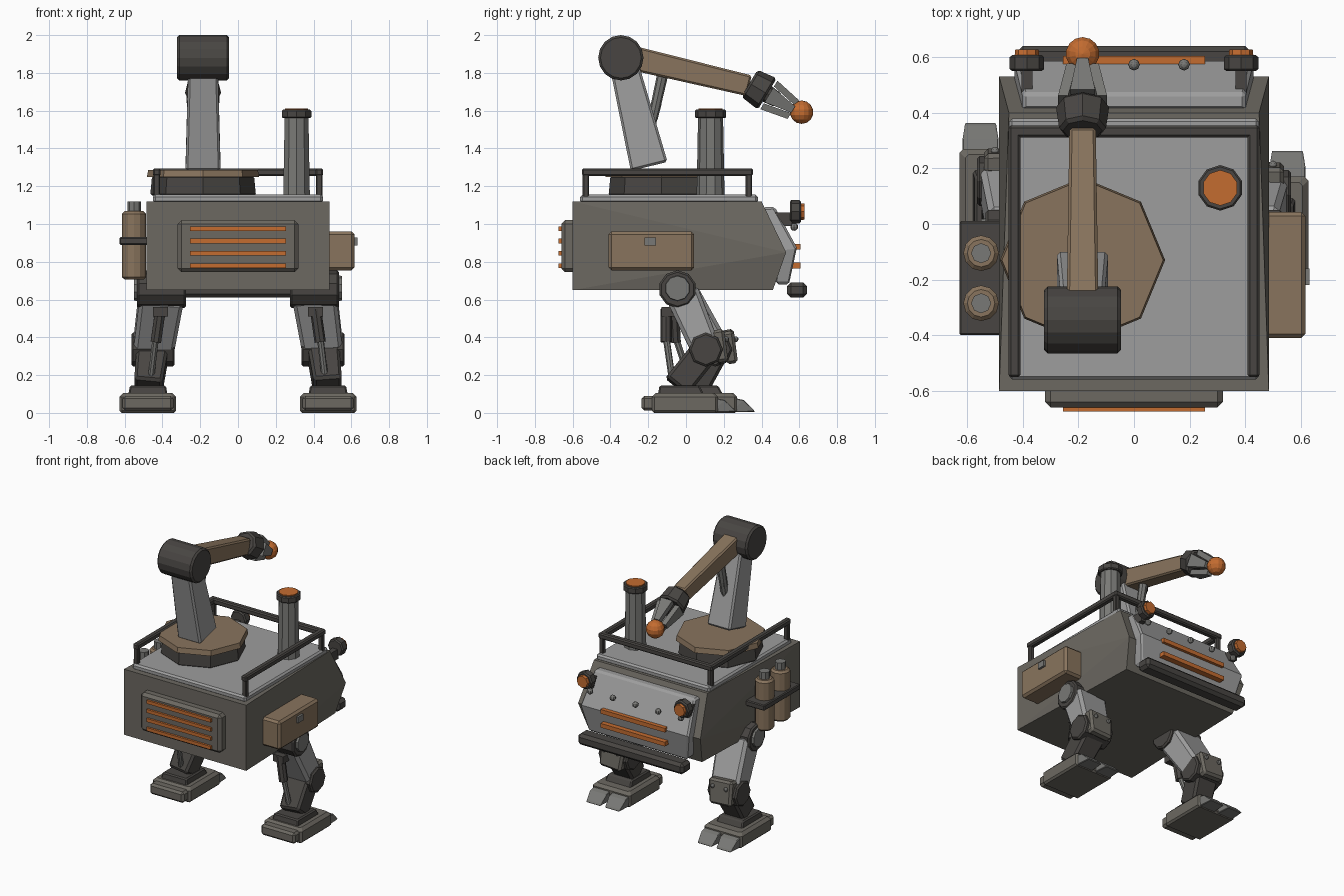
import bpy, bmesh, math
from mathutils import Vector, Matrix

if "Cube" in bpy.data.objects:
    bpy.data.objects.remove(bpy.data.objects["Cube"])


def material(name, r, g, b):
    m = bpy.data.materials.new(name)
    m.diffuse_color = (r, g, b, 1)
    m.use_nodes = True
    m.node_tree.nodes["Principled BSDF"].inputs["Base Color"].default_value = m.diffuse_color
    return m


DARK = material("dark_metal", .065, .06, .055)
BODY = material("hull_grey", .15, .14, .12)
LIGHT = material("light_grey", .34, .34, .34)
MID = material("mid_grey", .19, .19, .18)
TAN = material("tan_paint", .25, .175, .11)
GLOW = material("orange", .55, .15, .03)


def finish(name, bm, mat, bevel=0.0):
    bmesh.ops.recalc_face_normals(bm, faces=bm.faces)
    me = bpy.data.meshes.new(name)
    bm.to_mesh(me)
    bm.free()
    me.materials.append(mat)
    ob = bpy.data.objects.new(name, me)
    bpy.context.collection.objects.link(ob)
    if bevel:
        mod = ob.modifiers.new("bevel", 'BEVEL')
        mod.width, mod.segments = bevel, 1
        mod.limit_method, mod.angle_limit = 'ANGLE', math.radians(50)
    return ob


def hull(name, pts, mat, bevel=0.0):
    bm = bmesh.new()
    for p in pts:
        bm.verts.new(p)
    bmesh.ops.convex_hull(bm, input=bm.verts)
    bmesh.ops.dissolve_limit(bm, angle_limit=math.radians(1), verts=bm.verts, edges=bm.edges)
    return finish(name, bm, mat, bevel)


def profile(name, pts, mat, bevel=0.0, cx=0.0):
    # side profile of (y, z, half width), mirrored about x = cx
    return hull(name, [(cx + s * w, y, z) for y, z, w in pts for s in (-1, 1)], mat, bevel)


def box(name, x, y, z, mat, bevel=0.0):
    return hull(name, [(a, b, c) for a in x for b in y for c in z], mat, bevel)


def beam(name, p0, p1, size0, size1, mat, bevel=0.0):
    # tapered bar, size = (width along x, depth)
    p0, p1 = Vector(p0), Vector(p1)
    d = (p1 - p0).normalized()
    u = Vector((1, 0, 0))
    u = (u - d * u.dot(d)).normalized()
    v = d.cross(u)
    return hull(name, [p + u * (a * s[0] / 2) + v * (b * s[1] / 2)
                       for p, s in ((p0, size0), (p1, size1))
                       for a in (-1, 1) for b in (-1, 1)], mat, bevel)


def tube(name, p0, p1, r0, r1, n, mat, bevel=0.0):
    p0, p1 = Vector(p0), Vector(p1)
    d = p1 - p0
    bm = bmesh.new()
    bmesh.ops.create_cone(bm, cap_ends=True, segments=n, radius1=r0, radius2=r1, depth=d.length,
                          matrix=Matrix.Translation((p0 + p1) / 2) @ d.to_track_quat('Z', 'Y').to_matrix().to_4x4())
    return finish(name, bm, mat, bevel)


def ball(name, c, r, mat, n=8):
    bm = bmesh.new()
    bmesh.ops.create_uvsphere(bm, u_segments=n, v_segments=max(6, n // 2), radius=r,
                              matrix=Matrix.Translation(c))
    return finish(name, bm, mat)


# Hull, face plate, bumper
profile("hull", [(-.6, .65, .485), (-.6, 1.12, .485), (.40, 1.12, .45), (.53, .85, .485), (.46, .65, .45)], BODY)
profile("face_plate", [(.41, 1.09, .40), (.47, 1.09, .40), (.587, .875, .43), (.545, .68, .39),
                       (.48, .68, .39), (.50, .86, .43)], LIGHT, .012)
box("bumper", (-.42, .42), (.535, .64), (.61, .69), DARK, .02)
for i, z in enumerate((.78, .88)):
    box(f"face_bar_{i}", (-.255, .255), (.55, .605), (z - .015, z + .015), GLOW)
for i in range(5):
    ball(f"face_bolt_{i}", (.18 * (i - 2), .573, .985), .021, MID)
for s in (-1, 1):
    x = s * .385
    box(f"lamp_bracket_{s}", (x - .02, x + .02), (.47, .56), (.99, 1.06), DARK)
    tube(f"lamp_housing_{s}", (x, .55, 1.065), (x, .608, 1.065), .062, .062, 8, DARK, .008)
    tube(f"lamp_lens_{s}", (x, .60, 1.065), (x, .628, 1.065), .045, .042, 8, GLOW)

# Vent panel with slats
box("vent_panel", (-.32, .32), (-.66, -.58), (.745, 1.02), BODY, .02)
for i in range(4):
    z = .78 + .065 * i
    box(f"vent_slat_{i}", (-.255, .255), (-.675, -.65), (z - .012, z + .012), GLOW)

# Deck and U-shaped guard rail
box("deck", (-.45, .45), (-.56, .38), (1.11, 1.155), LIGHT, .012)
corners = [(-.43, -.53), (-.43, .333), (.43, .333), (.43, -.53)]
for i, (x, y) in enumerate(corners):
    box(f"rail_post_{i}", (x - .017, x + .017), (y - .017, y + .017), (1.14, 1.275), DARK, .006)
for i in range(3):
    (xa, ya), (xb, yb) = corners[i], corners[i + 1]
    box(f"rail_bar_{i}", (min(xa, xb) - .021, max(xa, xb) + .021),
        (min(ya, yb) - .021, max(ya, yb) + .021), (1.255, 1.295), DARK, .008)

# Exhaust stack
tube("stack", (.31, .13, 1.15), (.31, .13, 1.58), .074, .066, 10, MID)
tube("stack_cap", (.31, .13, 1.56), (.31, .13, 1.605), .082, .082, 10, DARK, .006)
tube("stack_glow", (.31, .13, 1.59), (.31, .13, 1.612), .064, .064, 10, GLOW)

# Turntable and crane arm
ax, ay = -.185, -.13
tube("turntable_base", (ax, ay, 1.15), (ax, ay, 1.255), .28, .27, 8, DARK, .01)
tube("turntable_plate", (ax, ay, 1.25), (ax, ay, 1.287), .297, .29, 8, TAN)
beam("lower_arm", (ax, -.195, 1.305), (ax, -.335, 1.87), (.185, .20), (.155, .15), LIGHT, .012)
tube("elbow", (ax - .138, -.345, 1.88), (ax + .138, -.345, 1.88), .12, .12, 16, DARK, .012)
beam("forearm", (ax, -.33, 1.89), (ax, .335, 1.732), (.115, .13), (.095, .112), TAN, .01)
tube("arm_piston_rod", (ax, -.21, 1.42), (ax, -.15, 1.64), .02, .022, 8, MID)
tube("arm_piston_sleeve", (ax, -.175, 1.56), (ax, -.115, 1.83), .026, .03, 8, MID)

# Wrist, gripper fingers and held ball
axis = Vector((0, .857, -.514)).normalized()
side, up = Vector((1, 0, 0)), Vector((0, .514, .857)).normalized()
wrist = Vector((ax, .336, 1.745))
tube("wrist", wrist, wrist + axis * .11, .083, .097, 8, DARK, .012)
tube("wrist_core", wrist + axis * .09, wrist + axis * .17, .05, .04, 8, DARK)
for i, o in enumerate((side, up, -side, -up)):
    t = axis.cross(o)
    pts = []
    for along, rad, w in ((.12, .07, .045), (.27, .04, .02)):
        c = wrist + axis * along
        pts += [c + o * (rad + k) + t * (w * m) for k in (-.018, .018) for m in (-1, 1)]
    hull(f"gripper_finger_{i}", pts, MID)
ball("gripper_ball", (ax, .612, 1.592), .062, GLOW, 14)

# Storage box and latch on the right side
box("side_box", (.47, .617), (-.41, .043), (.755, .96), TAN, .015)
box("side_box_latch", (.61, .632), (-.22, -.16), (.885, .928), MID)

# Bottle rack on the left side
box("bottle_rack", (-.628, -.47), (-.40, .01), (.89, .93), DARK, .006)
for i, y in enumerate((-.105, -.285)):
    tube(f"bottle_{i}", (-.55, y, .705), (-.55, y, 1.068), .064, .064, 12, TAN, .014)
    tube(f"bottle_neck_{i}", (-.55, y, 1.06), (-.55, y, 1.118), .036, .036, 8, MID)


# Legs: mirrored, with one stride offset
def leg(tag, s, dy):
    def P(x, y, z, k):
        return (s * x, y + dy * k, z)
    tube(tag + "hip", P(.275, -.045, .655, 0), P(.535, -.045, .655, 0), .1, .1, 10, DARK, .01)
    tube(tag + "hip_cap", P(.52, -.045, .66, 0), P(.55, -.045, .66, 0), .07, .065, 10, MID)
    beam(tag + "thigh", P(.405, -.02, .63, 0), P(.447, .10, .35, .5), (.235, .18), (.215, .155), LIGHT, .02)
    tube(tag + "knee", P(.335, .105, .335, .5), P(.565, .105, .335, .5), .09, .09, 8, DARK, .01)
    beam(tag + "knee_pad", P(.445, .165, .435, .5), P(.455, .195, .265, .5), (.19, .075), (.17, .06), BODY, .015)
    for i, x in enumerate((.395, .50)):
        ball(f"{tag}knee_bolt_{i}", P(x, .213, .39, .5), .015, MID)
    beam(tag + "shin", P(.45, .11, .34, .5), P(.475, -.05, .14, 1), (.17, .15), (.15, .15), DARK, .015)
    tube(tag + "piston_sleeve", P(.41, -.105, .55, .4), P(.435, -.105, .375, .5), .03, .03, 8, DARK)
    tube(tag + "piston_rod", P(.435, -.105, .40, .5), P(.46, -.075, .19, .9), .018, .018, 8, MID)
    box(tag + "piston_mount", (s * .37, s * .45), (-.13, .02), (.51, .56), DARK)
    cx, f = s * .477, dy
    profile(tag + "ankle", [(f - .15, .09, .105), (f - .14, .145, .095), (f + .10, .09, .105), (f + .07, .145, .095)],
            DARK, .008, cx)
    profile(tag + "sole", [(f - .18, 0, .15), (f - .18, .085, .15), (f - .16, .105, .13), (f + .15, .105, .13),
                           (f + .17, .085, .15), (f + .17, 0, .15)], BODY, .012, cx)
    box(tag + "heel", (cx - .135, cx + .135), (f - .235, f - .16), (.012, .09), BODY, .015)
    for i, o in enumerate((-.075, .075)):
        profile(f"{tag}toe_{i}", [(f + .13, .005, .065), (f + .13, .085, .065), (f + .205, .068, .065),
                                  (f + .255, .02, .055), (f + .265, .005, .055)], MID, .008, cx + o)


leg("right_", 1, 0.0)
leg("left_", -1, 0.1)
